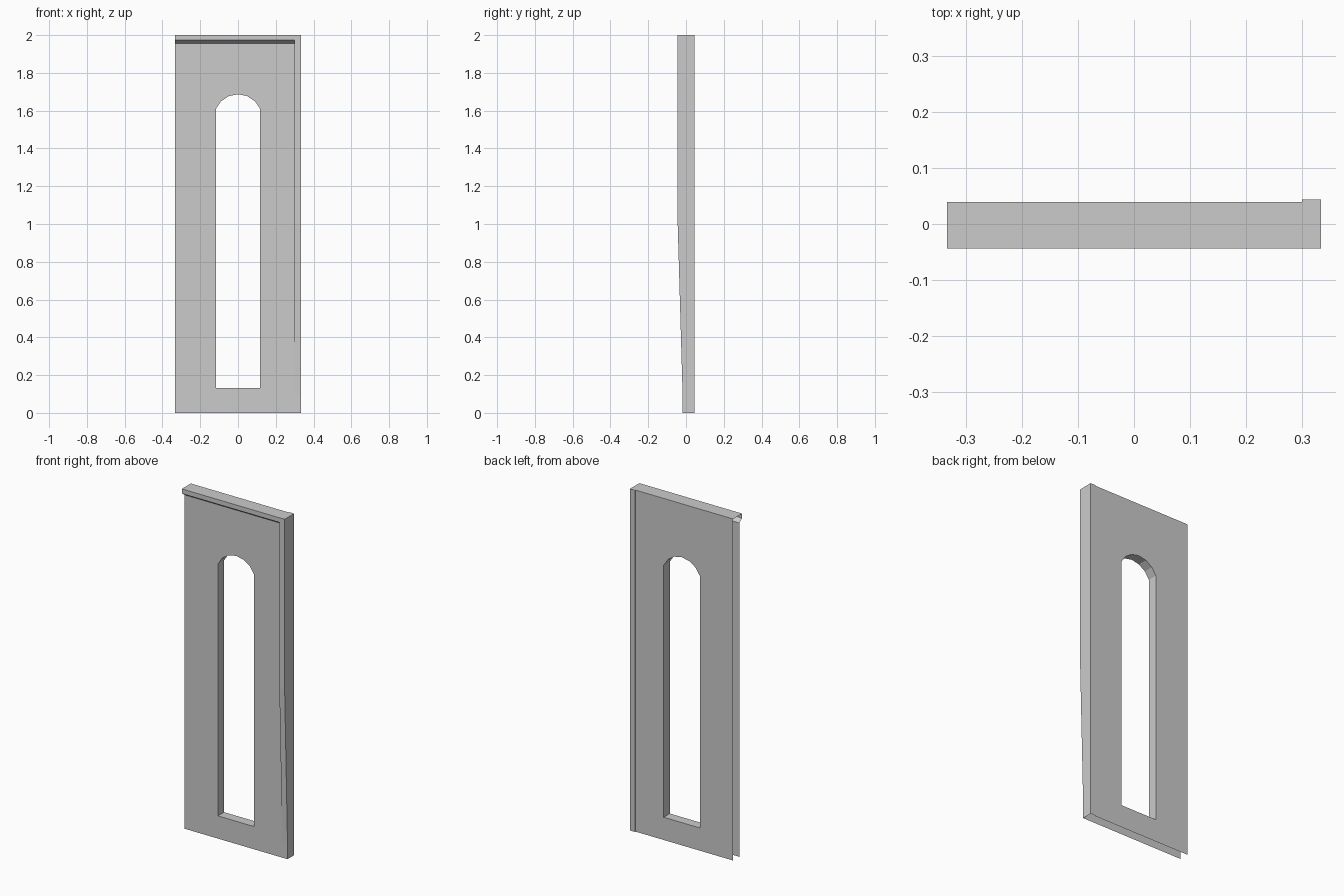
import bpy, bmesh, math
from mathutils import Vector

if "Cube" in bpy.data.objects:
    bpy.data.objects.remove(bpy.data.objects["Cube"])

W = 0.333            # half width
XP = 0.299           # inner edge of the side post
YF, YP = -0.044, -0.018   # trim front, recessed panel front
YB, YS = 0.039, 0.044     # panel back, post back
ZU, ZL = 1.955, 1.973     # underside of top trim: inner and outer edge


def add_face(bm, pts, facing):
    """Add a polygon whose normal looks along 'facing'."""
    face = bm.faces.new([bm.verts.new(p) for p in pts])
    face.normal_update()
    if face.normal.dot(Vector(facing)) < 0:
        face.normal_flip()


def finish(name, bm):
    bmesh.ops.remove_doubles(bm, verts=bm.verts, dist=0.0001)
    mesh = bpy.data.meshes.new(name)
    bm.to_mesh(mesh)
    bm.free()
    obj = bpy.data.objects.new(name, mesh)
    bpy.context.collection.objects.link(obj)
    return obj


# Outline of the arched opening (six flat arch segments)
R, APEX, SILL = 0.1266, 1.687, 0.133
arch = []
for i in range(-3, 4):
    a = math.radians(22.5 * i)
    arch.append((R * math.sin(a), APEX - R + R * math.cos(a)))
opening = [(arch[0][0], SILL)] + arch + [(arch[-1][0], SILL)]


def pierced_sheet(name, y, top, facing):
    """Flat wall sheet with the arched hole cut through it."""
    bm = bmesh.new()
    outer = [(-W, 0), (XP, 0), (XP, top), (-W, top)]
    edges = []
    for loop in (outer, opening):
        vs = [bm.verts.new((x, y, z)) for x, z in loop]
        edges += [bm.edges.new((vs[i - 1], vs[i])) for i in range(len(vs))]
    bmesh.ops.triangle_fill(bm, edges=edges, use_beauty=True, use_dissolve=False)
    for f in bm.faces:
        f.normal_update()
        if f.normal.y * facing < 0:
            f.normal_flip()
    finish(name, bm)


pierced_sheet("front_panel", YP, ZU, -1)
pierced_sheet("back_panel", YB, 2.0, 1)

# Window reveal
bm = bmesh.new()
mid = Vector((0, 0, 0.9))
for i in range(len(opening)):
    (x0, z0), (x1, z1) = opening[i - 1], opening[i]
    centre = Vector(((x0 + x1) / 2, 0, (z0 + z1) / 2))
    add_face(bm, [(x0, YP, z0), (x1, YP, z1), (x1, YB, z1), (x0, YB, z0)],
             mid - centre)
finish("window_reveal", bm)

# Side post: tapered front, outer side, inner return, back strip and its step
bm = bmesh.new()
front = [(YP, 0), (YP, 0.1), (YF, 1.0), (YF, 2.0)]
for (y0, z0), (y1, z1) in zip(front, front[1:]):
    add_face(bm, [(XP, y0, z0), (W, y0, z0), (W, y1, z1), (XP, y1, z1)], (0, -1, 0))
add_face(bm, [(W, y, z) for y, z in front] + [(W, YS, 2), (W, YS, 0)], (1, 0, 0))
add_face(bm, [(XP, YP, 0.1), (XP, YF, 1), (XP, YF, ZL), (XP, YP, ZU)], (-1, 0, 0))
add_face(bm, [(XP, YS, 0), (W, YS, 0), (W, YS, 2), (XP, YS, 2)], (0, 1, 0))
add_face(bm, [(XP, YB, 0), (XP, YS, 0), (XP, YS, 2), (XP, YB, 2)], (-1, 0, 0))
add_face(bm, [(XP, YF, 2), (W, YF, 2), (W, YS, 2), (XP, YS, 2)], (0, 0, 1))
finish("side_post", bm)

# Top trim: sloped underside, fascia and cap, left end open
bm = bmesh.new()
profile = [(YP, ZU, (0, 0, -1)), (YF, ZL, (0, -1, 0)), (YF, 2.0, (0, 0, 1)), (YB, 2.0, None)]
for (y0, z0, n), (y1, z1, _) in zip(profile, profile[1:]):
    add_face(bm, [(-W, y0, z0), (XP, y0, z0), (XP, y1, z1), (-W, y1, z1)], n)
finish("top_trim", bm)
